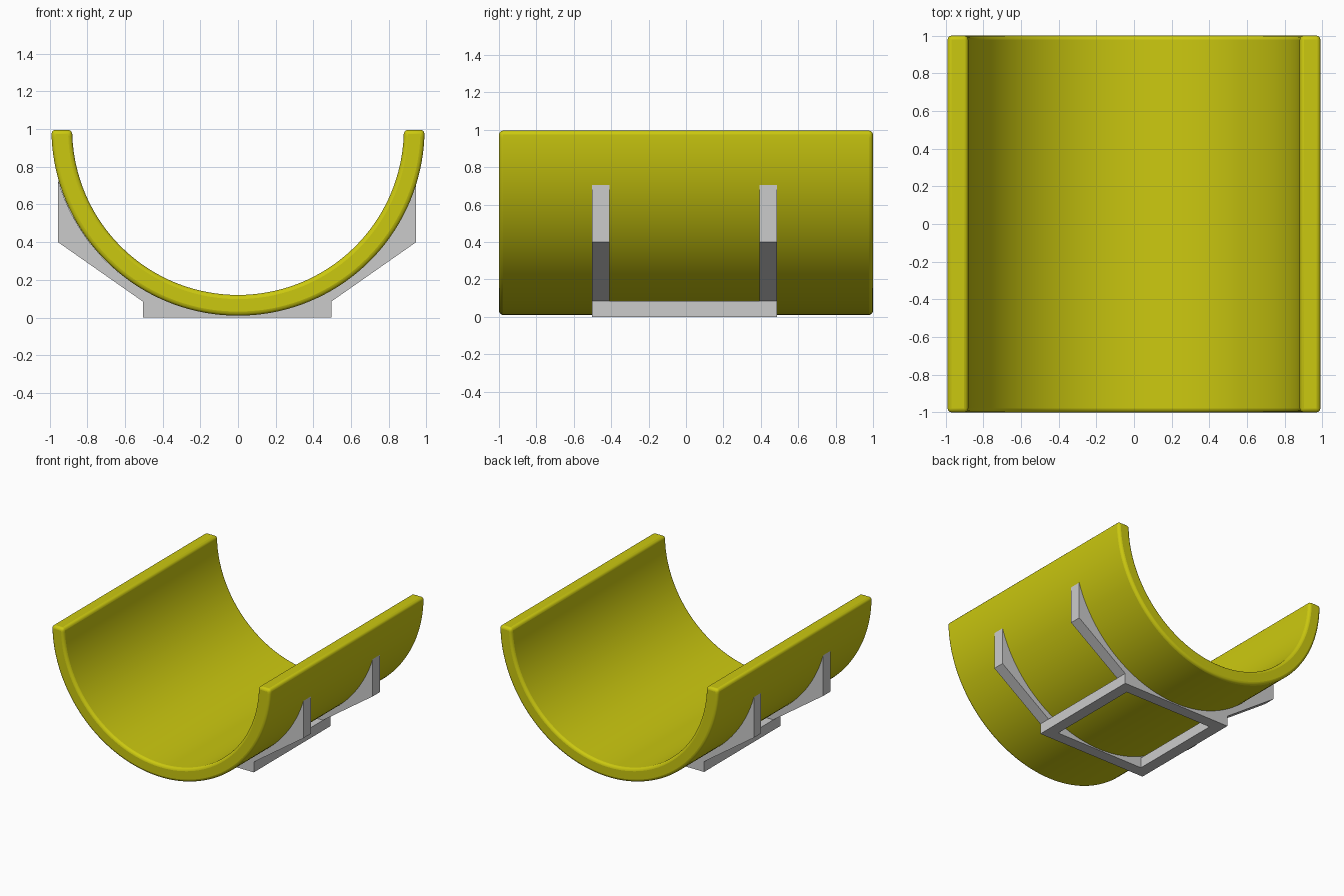
import bpy, bmesh, math

if "Cube" in bpy.data.objects:
    bpy.data.objects.remove(bpy.data.objects["Cube"])

R_OUT, R_IN, CZ = 0.99, 0.88, 1.0     # trough radii and axis height
GX, GY = -0.005, -0.008               # slight offset of the stand


def arc(r, a0, a1, n):
    """Points on the lower arc (x, z), angles in radians."""
    return [(r * math.cos(a0 + (a1 - a0) * i / n),
             CZ + r * math.sin(a0 + (a1 - a0) * i / n)) for i in range(n + 1)]


def extrude_strip(name, upper, lower, y0, y1):
    """Solid between two matching (x, z) lines, extruded along y."""
    bm = bmesh.new()
    rows = [[bm.verts.new((x, y, z)) for x, z in line]
            for line, y in ((upper, y0), (lower, y0), (lower, y1), (upper, y1))]
    for a, b in zip(rows, rows[1:] + rows[:1]):
        for i in range(len(a) - 1):
            bm.faces.new((a[i], a[i + 1], b[i + 1], b[i]))
    for i in (0, -1):
        bm.faces.new([r[i] for r in rows])
    bmesh.ops.recalc_face_normals(bm, faces=bm.faces)
    return finish(name, bm)


def finish(name, bm):
    me = bpy.data.meshes.new(name)
    bm.to_mesh(me)
    bm.free()
    ob = bpy.data.objects.new(name, me)
    bpy.context.collection.objects.link(ob)
    return ob


def smooth(ob, deg):
    bpy.ops.object.select_all(action='DESELECT')
    ob.select_set(True)
    bpy.context.view_layer.objects.active = ob
    bpy.ops.object.shade_smooth_by_angle(angle=math.radians(deg))


# Yellow half-pipe trough with softened rims
trough = extrude_strip("trough", arc(R_IN, math.pi, 2 * math.pi, 72),
                       arc(R_OUT, math.pi, 2 * math.pi, 72), -1, 1)
for v in trough.data.vertices:
    v.co.z = min(v.co.z, 0.996)
bev = trough.modifiers.new("soft_rims", 'BEVEL')
bev.width, bev.segments = 0.022, 3
bev.limit_method, bev.angle_limit = 'ANGLE', math.radians(40)
yellow = bpy.data.materials.new("yellow")
yellow.diffuse_color = (0.6, 0.58, 0.005, 1)
yellow.use_nodes = True
yellow.node_tree.nodes["Principled BSDF"].inputs["Base Color"].default_value = yellow.diffuse_color
trough.data.materials.append(yellow)
smooth(trough, 60)

# Curved cradle ribs, one near each end of the stand
a_end = math.acos(0.95 / (R_OUT - 0.003))
top = arc(R_OUT - 0.003, math.pi + a_end, 2 * math.pi - a_end, 48)


def underside(x):
    """Straight foot, short step, then a sloped arm."""
    ax = abs(x)
    return 0.0 if ax < 0.5 else 0.085 + (ax - 0.5) * 0.7


# Double points at the foot edge give the vertical step
upper, lower = [], []
for i, (x, z) in enumerate(top):
    if i:
        px = top[i - 1][0]
        for e in (-0.5, 0.5):
            if px < e < x:
                zt = CZ - math.sqrt((R_OUT - 0.003) ** 2 - e * e)
                for zl in ((0.085, 0.0) if e < 0 else (0.0, 0.085)):
                    upper.append((e + (0.0004 if (zl == 0) == (e < 0) else -0.0004), zt))
                    lower.append((e, zl))
    upper.append((x, z))
    lower.append((x, underside(x)))

for name, y in (("front_rib", -0.495), ("back_rib", 0.400)):
    rib = extrude_strip(name, upper, lower, y + GY, y + 0.095 + GY)
    rib.location.x = GX

# Side bars closing the square foot
for name, s in (("left_foot_bar", -1), ("right_foot_bar", 1)):
    bm = bmesh.new()
    bmesh.ops.create_cube(bm, size=1)
    bmesh.ops.scale(bm, vec=(0.095, 0.80, 0.085), verts=bm.verts)
    bar = finish(name, bm)
    bar.location = (GX + s * 0.4525, GY, 0.0425)
